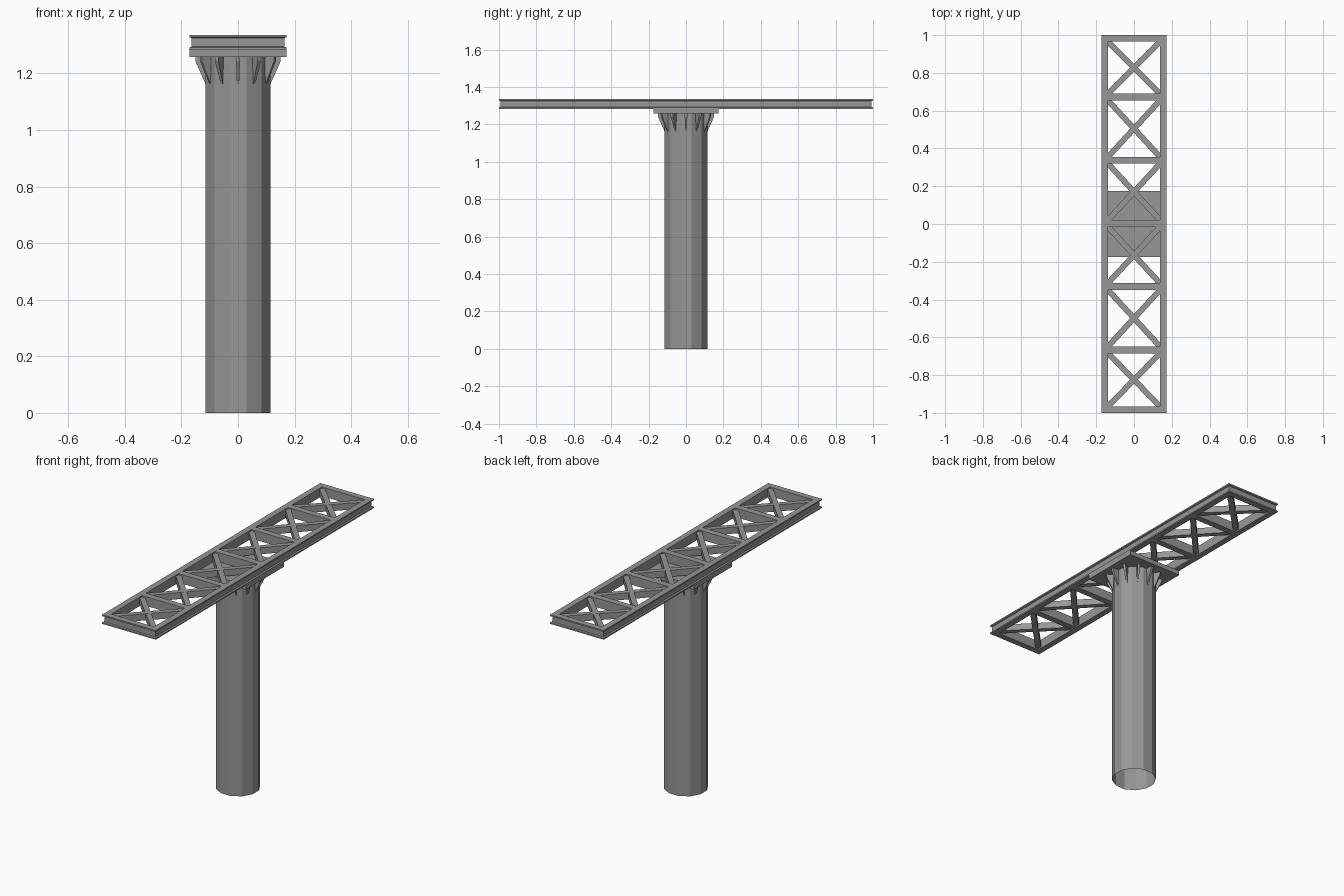
import bpy, bmesh, math
from mathutils import Matrix

if "Cube" in bpy.data.objects:
    bpy.data.objects.remove(bpy.data.objects["Cube"])

steel = bpy.data.materials.new("grey steel")
steel.diffuse_color = (0.31, 0.31, 0.31, 1)
steel.use_nodes = True
steel.node_tree.nodes["Principled BSDF"].inputs["Base Color"].default_value = steel.diffuse_color


def make(name, bm):
    bmesh.ops.recalc_face_normals(bm, faces=bm.faces[:])
    me = bpy.data.meshes.new(name)
    bm.to_mesh(me)
    bm.free()
    me.materials.append(steel)
    ob = bpy.data.objects.new(name, me)
    bpy.context.collection.objects.link(ob)
    return ob


def box(name, loc, size, angle=0):
    bm = bmesh.new()
    bmesh.ops.create_cube(bm, size=1, matrix=Matrix.Translation(loc)
                          @ Matrix.Rotation(angle, 4, 'Z') @ Matrix.Diagonal((*size, 1)))
    return make(name, bm)


Z0, Z1 = 1.283, 1.336          # bottom and top of the truss arm
ZM = (Z0 + Z1) / 2
HX, HY, BAR = 0.172, 1.0, 0.035
PLATE = 1.257                  # underside of the head plate

# Column: open twelve-sided tube with flats facing the axes
bm = bmesh.new()
bmesh.ops.create_cone(bm, cap_ends=False, segments=12, radius1=0.118, radius2=0.118,
                      depth=PLATE, matrix=Matrix.Translation((0, 0, PLATE / 2))
                      @ Matrix.Rotation(math.radians(15), 4, 'Z'))
make("column", bm)

# Twelve tapered gussets under the head plate, one per column face
profile = [(0.108, 1.163, 0.004), (0.115, 1.163, 0.004), (0.151, 1.243, 0.007),
           (0.151, PLATE, 0.007), (0.108, PLATE, 0.007)]
bm = bmesh.new()
for i in range(12):
    rot = Matrix.Rotation(math.radians(30 * i), 3, 'Z')
    sides = []
    for s in (1, -1):
        vs = [bm.verts.new((r, s * w, z)) for r, z, w in profile]
        for v in vs:
            v.co = rot @ v.co
        bm.faces.new(vs)
        sides.append(vs)
    a, b = sides
    for k in range(5):
        n = (k + 1) % 5
        bm.faces.new((a[k], a[n], b[n], b[k]))
make("gussets", bm)

# Square head plate
box("head_plate", (0, 0, (PLATE + Z0) / 2), (0.344, 0.348, Z0 - PLATE))

# Outer frame: grooved channel section swept round a rectangle
section = [(0, Z0), (0, Z0 + 0.008), (0.008, Z0 + 0.011), (0.008, Z1 - 0.011),
           (0, Z1 - 0.008), (0, Z1), (BAR, Z1), (BAR, Z0)]
bm = bmesh.new()
rings = [[bm.verts.new((sx * (HX - d), sy * (HY - d), z)) for d, z in section]
         for sx, sy in ((1, 1), (-1, 1), (-1, -1), (1, -1))]
for i in range(4):
    a, b = rings[i], rings[(i + 1) % 4]
    for k in range(len(section)):
        n = (k + 1) % len(section)
        bm.faces.new((a[k], a[n], b[n], b[k]))
make("outer_frame", bm)

# Cross bars between the bays
bars = [0.003 + i * 0.3345 for i in range(-2, 3)]
for i, y in enumerate(bars):
    box(f"cross_bar_{i + 1}", (0, y, ZM), (2 * (HX - BAR) + 0.004, 0.037, Z1 - Z0))

# X braces in each bay, slightly shallower than the frame
lows = [-HY + BAR] + [y + 0.0185 for y in bars]
highs = [y - 0.0185 for y in bars] + [HY - BAR]
for i, (lo, hi) in enumerate(zip(lows, highs)):
    w, h = 2 * (HX - BAR), hi - lo
    for j, s in enumerate((1, -1)):
        box(f"brace_{i + 1}_{'ab'[j]}", (0, (lo + hi) / 2, ZM),
            (math.hypot(w, h), 0.03, 0.038 - 0.001 * j), s * math.atan2(h, w))
